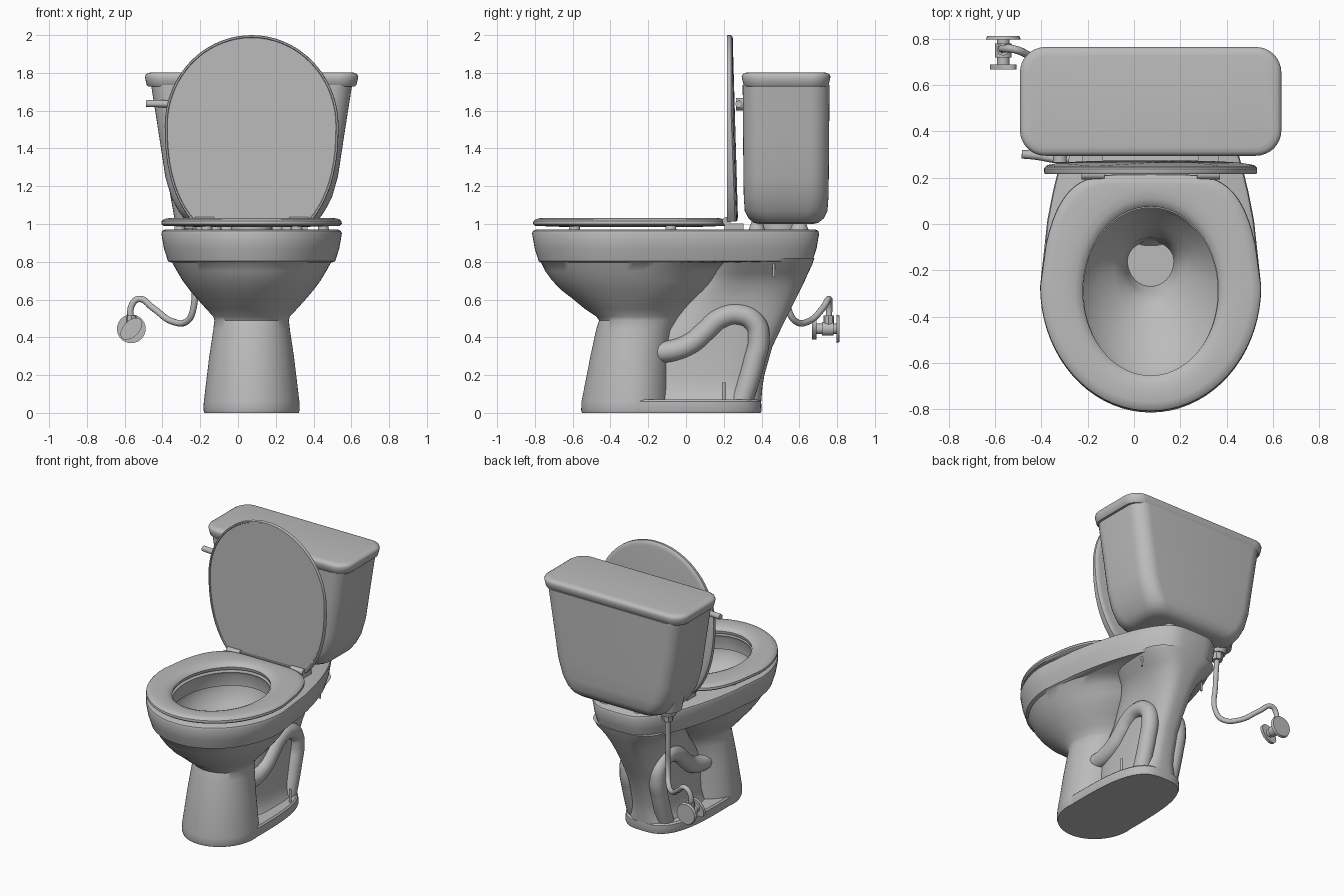
import bpy, bmesh, math
from mathutils import Vector

if "Cube" in bpy.data.objects:
    bpy.data.objects.remove(bpy.data.objects["Cube"])

CX = 0.072          # symmetry plane of the fixture
N = 72
mat = bpy.data.materials.new("grey porcelain")
mat.diffuse_color = (0.5, 0.5, 0.5, 1)
mat.use_nodes = True
mat.node_tree.nodes["Principled BSDF"].inputs["Base Color"].default_value = mat.diffuse_color


def loft(name, rings, cyclic=False, cap=(True, True)):
    """Skin a list of equal-length point rings."""
    bm = bmesh.new()
    vs = [[bm.verts.new(p) for p in r] for r in rings]
    n = len(vs[0])
    pairs = list(zip(vs, vs[1:])) + ([(vs[-1], vs[0])] if cyclic else [])
    for a, b in pairs:
        for i in range(n):
            j = (i + 1) % n
            bm.faces.new((a[i], a[j], b[j], b[i]))
    if not cyclic:
        if cap[0]:
            bm.faces.new(vs[0][::-1])
        if cap[1]:
            bm.faces.new(vs[-1])
    bmesh.ops.recalc_face_normals(bm, faces=bm.faces)
    me = bpy.data.meshes.new(name)
    bm.to_mesh(me)
    bm.free()
    ob = bpy.data.objects.new(name, me)
    bpy.context.collection.objects.link(ob)
    return ob


def egg(z, cy, f, b, w, nb=2.0, k=0.0, nf=2.0):
    """Egg outline: f / b = reach to front / back, k = taper of the back."""
    pts = []
    for i in range(N):
        a = 2 * math.pi * i / N
        c, s = math.cos(a), math.sin(a)
        n = nb if s > 0 else nf
        x = math.copysign(abs(c) ** (2 / n), c)
        y = math.copysign(abs(s) ** (2 / n), s)
        if y > 0:
            x *= 1 - k * y ** 1.5
        pts.append((CX + w * x, cy + (b if y > 0 else f) * y, z))
    return pts


def rrect(z, cy, hx, hy, r):
    """Rounded rectangle outline."""
    pts = []
    for q, (sx, sy) in enumerate(((1, 1), (-1, 1), (-1, -1), (1, -1))):
        for i in range(9):
            a = math.pi / 2 * (q + i / 8)
            pts.append((CX + sx * (hx - r) + r * math.cos(a),
                        cy + sy * (hy - r) + r * math.sin(a), z))
    return pts


def cone(name, p, q, r1, r2=None, n=28):
    """Cylinder or cone from p to q."""
    p, q = Vector(p), Vector(q)
    rot = (q - p).to_track_quat('Z', 'Y')
    ring = lambda o, r: [o + rot @ Vector((r * math.cos(2 * math.pi * i / n),
                                           r * math.sin(2 * math.pi * i / n), 0)) for i in range(n)]
    return loft(name, [ring(p, r1), ring(q, r1 if r2 is None else r2)])


def tube(name, pts, r):
    """Smooth round pipe through points."""
    cu = bpy.data.curves.new(name, 'CURVE')
    cu.dimensions = '3D'
    cu.bevel_depth, cu.bevel_resolution, cu.use_fill_caps = r, 4, True
    sp = cu.splines.new('BEZIER')
    sp.bezier_points.add(len(pts) - 1)
    for bp, p in zip(sp.bezier_points, pts):
        bp.co = p
        bp.handle_left_type = bp.handle_right_type = 'AUTO'
    ob = bpy.data.objects.new(name, cu)
    bpy.context.collection.objects.link(ob)
    return ob


def box(name, c, s):
    x, y, z = c
    a, b, h = s[0] / 2, s[1] / 2, s[2] / 2
    quad = lambda zz: [(x - a, y - b, zz), (x + a, y - b, zz), (x + a, y + b, zz), (x - a, y + b, zz)]
    return loft(name, [quad(z - h), quad(z + h)])


# Front column, bowl, rim and inner basin (undercut below the rim) in one skin
rim = lambda z, d: egg(z, -.27, .545 - d, .975 - d, .478 - d, 4, .4)
loft("bowl", [
    egg(0, -.28, .27, .2, .25), egg(.015, -.28, .275, .2, .255), egg(.06, -.28, .273, .2, .253),
    egg(.3, -.28, .226, .2, .224), egg(.44, -.28, .196, .22, .203), egg(.49, -.28, .18, .25, .197),
    egg(.51, -.28, .195, .26, .203), egg(.55, -.28, .255, .29, .24), egg(.6, -.27, .325, .33, .285),
    egg(.65, -.27, .39, .39, .328), egg(.7, -.27, .438, .44, .365), egg(.75, -.27, .475, .48, .395),
    egg(.795, -.27, .497, .53, .42, 2.3),
    rim(.803, .035), rim(.82, .03), rim(.87, .014), rim(.95, 0), rim(.963, .005), rim(.97, .018),
    egg(.97, -.29, .37, .36, .29), egg(.95, -.29, .38, .37, .30), egg(.87, -.29, .38, .37, .30),
    egg(.865, -.29, .41, .385, .325), egg(.82, -.29, .405, .375, .325),
    egg(.75, -.27, .365, .32, .285), egg(.68, -.24, .295, .23, .215), egg(.63, -.2, .22, .16, .16),
    egg(.59, -.18, .16, .12, .125), egg(.54, -.17, .13, .105, .11), egg(.48, -.16, .11, .085, .1)])

# Foot with ledge
loft("foot", [egg(z, -.2, .345 - d, .6 - d, .253 - d, 3.1, 0, 2.2)
              for z, d in ((0, .005), (.012, 0), (.06, .002), (.07, .012))])


# Narrow rear trunk under the tank shelf
def trunk(z, y0, y1, w):
    c = (y0 + y1) / 2
    return egg(z, c, y1 - c, y1 - c, w, 3, 0, 3)


loft("rear_trunk", [
    trunk(.03, -.2, .395, .19), trunk(.08, -.2, .4, .155), trunk(.14, -.2, .405, .135),
    trunk(.2, -.2, .415, .13), trunk(.35, -.2, .457, .125), trunk(.45, -.12, .505, .125),
    trunk(.53, -.05, .545, .13), trunk(.6, -.01, .58, .14), trunk(.68, .05, .62, .165),
    trunk(.74, .1, .647, .205), trunk(.79, .115, .67, .26), trunk(.82, .12, .68, .28)])

# Trapway relief, bolts, bumpers and hinges on both sides
trap = [(-.16, .32), (-.06, .332), (.03, .37), (.1, .43), (.18, .5), (.28, .522),
        (.365, .475), (.385, .385), (.36, .27), (.325, .15), (.29, .05)]
for s, side in ((-1, "left"), (1, "right")):
    X = lambda d: CX + s * d
    tube("trapway_" + side, [(X(.115), y, z) for y, z in trap], .057)
    cone("floor_bolt_" + side, (X(.2), .2, .05), (X(.2), .2, .16), .009, n=12)
    cone("shelf_bolt_" + side, (X(.25), .465, .72), (X(.25), .465, .83), .007, n=12)
    for y, d in ((-.59, .24), (-.08, .38)):
        cone("seat_bumper_" + side, (X(d), y, .965), (X(d), y, .995), .03, .026)
    box("hinge_block_" + side, (X(.25), .255, .985), (.09, .1, .035))
    cone("hinge_pin_" + side, (X(.2), .215, 1.015), (X(.3), .215, 1.015), .022)
    cone("tank_foot_" + side, (X(.2), .375, .965), (X(.2), .375, 1.03), .045, .022)
    cone("tank_rear_foot_" + side, (X(.13), .6, .965), (X(.13), .6, 1.02), .05, .03)
cone("tank_gasket", (CX, .5, .95), (CX, .5, 1.03), .11)

# Seat ring
so = lambda z, d: egg(z, -.27, .54 - d, .485 - d, .478 - d, 5, .22)
si = lambda z, d: egg(z, -.29, .365 + d, .365 + d, .293 + d)
loft("seat", [so(.99, .012), so(1.0, 0), so(1.015, .002), so(1.026, .014), so(1.031, .04),
              si(1.031, .07), si(1.027, .035), si(1.018, .012), si(1.005, 0), si(.985, .004)], cyclic=True)


# Raised lid: egg standing upright, cut flat at the hinge
def lid(y, d):
    return [(x, y + .022 * (1.0 - min(1, (z - 1) / .6)) * (y > .235), max(z, 1.012 + d))
            for x, z, _ in egg(0, 1.52, .64 - d, .48 - d, .46 - d, 2, 0, 2.3)]


loft("seat_lid", [lid(.223, .014), lid(.217, .011), lid(.217, .003), lid(.222, 0),
                  lid(.238, 0), lid(.246, .008), lid(.25, .03)])

# Tank and its cover
loft("tank", [rrect(z, .53, hx, hy, r) for z, hx, hy, r in (
    (1.0, .29, .14, .08), (1.006, .325, .17, .09), (1.03, .36, .2, .1), (1.07, .388, .219, .1),
    (1.14, .425, .224, .1), (1.25, .457, .226, .1), (1.5, .495, .228, .1), (1.735, .532, .23, .1))])
loft("tank_cover", [rrect(z, .53, .565 - d, .235 - d, .11 - d) for z, d in (
    (1.728, .018), (1.736, .01), (1.76, .004), (1.78, 0), (1.792, .005), (1.8, .018), (1.803, .04))])

# Flush lever
cone("lever_pivot", (-.32, .265, 1.635), (-.32, .32, 1.635), .033)
tube("flush_lever", [(-.28, .28, 1.635), (-.34, .282, 1.635), (-.42, .296, 1.637), (-.485, .302, 1.638)], .019)

# Water supply: tank inlet, hose and wall valve
cone("tank_inlet", (-.25, .55, 1.02), (-.25, .55, 1.16), .085, .11)
cone("inlet_collar", (-.245, .55, .975), (-.245, .55, 1.03), .05, .065)
cone("inlet_nut", (-.24, .55, .93), (-.24, .55, .98), .036, .042, 8)
tube("supply_hose", [(-.24, .55, .95), (-.235, .54, .75), (-.235, .54, .56), (-.27, .58, .485),
                     (-.35, .65, .485), (-.45, .725, .555), (-.525, .757, .603),
                     (-.56, .758, .575), (-.565, .755, .46)], .017)
cone("hose_nut", (-.565, .755, .46), (-.565, .755, .515), .028, n=8)
cone("valve_body", (-.565, .69, .445), (-.565, .81, .445), .027)
cone("valve_collar", (-.565, .72, .445), (-.565, .78, .445), .036)
cone("wall_plate", (-.565, .797, .445), (-.565, .812, .445), .076, .07)
knob = cone("valve_handle", (0, -.01, 0), (0, .012, 0), .07)
knob.scale = (1, 1, .6)
knob.rotation_euler = (0, math.radians(-45), 0)
knob.location = (-.565, .678, .445)

# Finish: convert hoses to meshes, colour and smooth everything
bpy.ops.object.select_all(action='SELECT')
bpy.context.view_layer.objects.active = bpy.data.objects["bowl"]
bpy.ops.object.convert(target='MESH')
bpy.ops.object.select_all(action='SELECT')
for ob in bpy.context.scene.objects:
    ob.data.materials.clear()
    ob.data.materials.append(mat)
bpy.ops.object.shade_smooth_by_angle(angle=math.radians(38))
